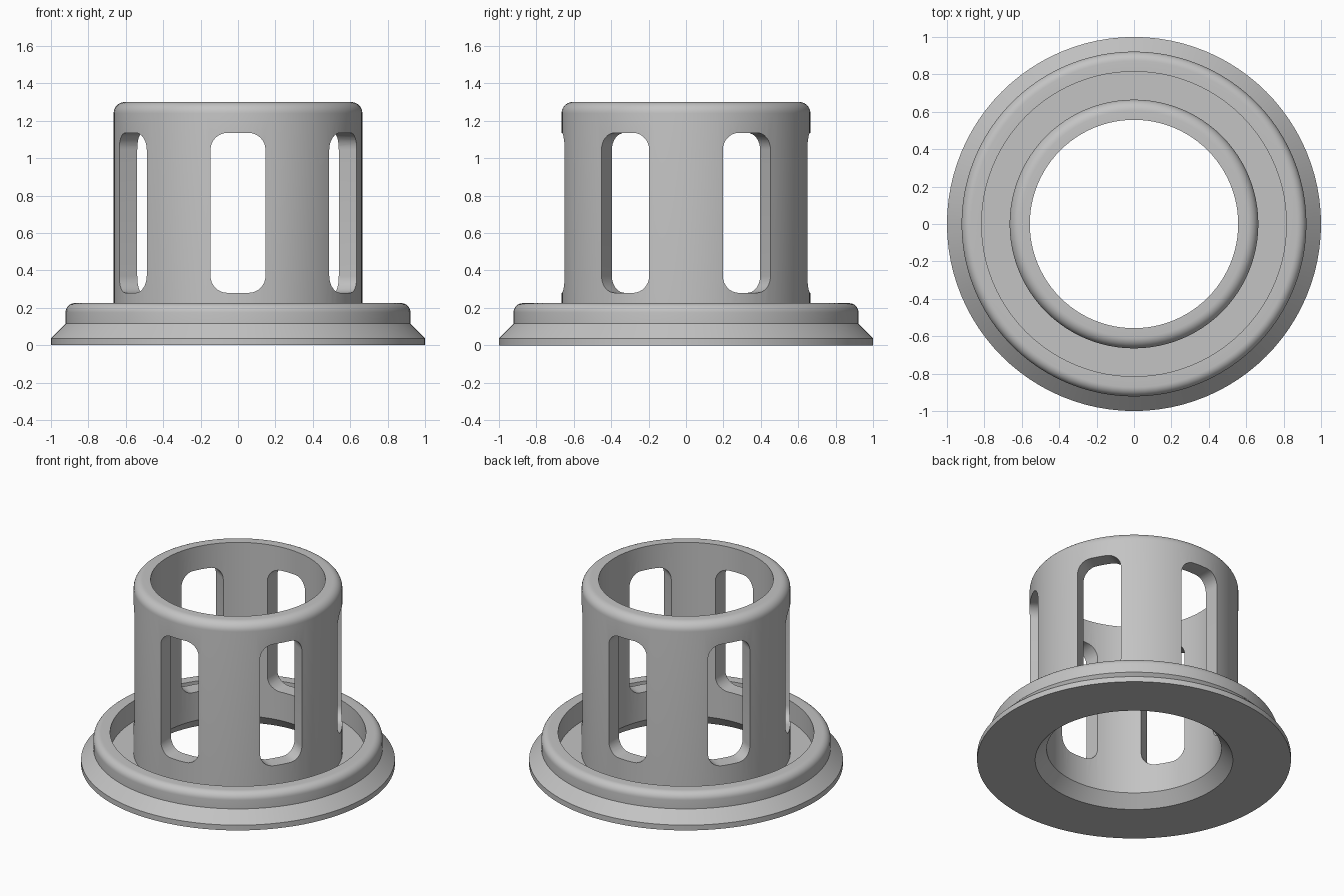
import bpy
import bmesh
import math
from mathutils import Matrix, Vector

SEGMENTS = 96
SLOTS = 6

if "Cube" in bpy.data.objects:
    bpy.data.objects.remove(bpy.data.objects["Cube"], do_unlink=True)

# Single grey finish
GREY = (0.55, 0.55, 0.55, 1.0)
grey = bpy.data.materials.new("light_grey")
grey.diffuse_color = GREY
grey.use_nodes = True
grey.node_tree.nodes["Principled BSDF"].inputs["Base Color"].default_value = GREY


def arc(cx, cy, radius, start, end, steps=8):
    """Points on an arc, angles in degrees."""
    angles = [math.radians(start + (end - start) * i / steps) for i in range(steps + 1)]
    return [(cx + radius * math.cos(a), cy + radius * math.sin(a)) for a in angles]


def make_object(name, bm):
    bmesh.ops.recalc_face_normals(bm, faces=bm.faces)
    mesh = bpy.data.meshes.new(name)
    bm.to_mesh(mesh)
    bm.free()
    mesh.materials.append(grey)
    obj = bpy.data.objects.new(name, mesh)
    bpy.context.collection.objects.link(obj)
    return obj


def lathe(name, profile):
    """Revolve a closed (radius, height) profile about z."""
    bm = bmesh.new()
    verts = [bm.verts.new((r, 0, z)) for r, z in profile]
    edges = [bm.edges.new((v, verts[i - 1])) for i, v in enumerate(verts)]
    bmesh.ops.spin(bm, geom=verts + edges, cent=(0, 0, 0), axis=(0, 0, 1),
                   angle=math.tau, steps=SEGMENTS, use_merge=True)
    bmesh.ops.remove_doubles(bm, verts=bm.verts, dist=1e-5)
    return make_object(name, bm)


def select_only(obj):
    bpy.ops.object.select_all(action="DESELECT")
    obj.select_set(True)
    bpy.context.view_layer.objects.active = obj


# Flange with bevelled bore, sloped skirt, raised rim and recessed floor
bore, tube, floor = 0.557, 0.665, 0.08
rim_inner, rim_outer, rim_top, fillet = 0.815, 0.922, 0.225, 0.05
flange = lathe("base_flange", [
    (0.63, 0), (1, 0), (1, 0.037), (rim_outer, 0.115),
    *arc(rim_outer - fillet, rim_top - fillet, fillet, 0, 90),
    (rim_inner, rim_top), (rim_inner, floor), (bore, floor),
])

# Sleeve with a rounded outer top edge
top, round_top = 1.3, 0.06
sleeve = lathe("slotted_sleeve", [
    (bore, floor), (tube, floor),
    *arc(tube - round_top, top - round_top, round_top, 0, 90),
    (bore, top),
])

# Ring of rounded slot cutters
half, low, high, corner = 0.147, 0.28, 1.135, 0.09
x = half - corner
outline = (arc(x, high - corner, corner, 0, 90) + arc(-x, high - corner, corner, 90, 180)
           + arc(-x, low + corner, corner, 180, 270) + arc(x, low + corner, corner, 270, 360))
bm = bmesh.new()
for i in range(SLOTS):
    turn = Matrix.Rotation(math.tau * i / SLOTS, 3, "Z")
    face = bm.faces.new([bm.verts.new(turn @ Vector((px, -0.35, pz))) for px, pz in outline])
    extruded = bmesh.ops.extrude_face_region(bm, geom=[face], use_keep_orig=True)
    moved = [g for g in extruded["geom"] if isinstance(g, bmesh.types.BMVert)]
    bmesh.ops.translate(bm, verts=moved, vec=turn @ Vector((0, -0.5, 0)))
cutter = make_object("slot_cutters", bm)
cutter.hide_render = True

select_only(sleeve)
cut = sleeve.modifiers.new("slots", "BOOLEAN")
cut.operation = "DIFFERENCE"
cut.solver = "EXACT"
cut.object = cutter
bpy.ops.object.modifier_apply(modifier=cut.name)
bpy.data.objects.remove(cutter, do_unlink=True)

# Smooth curved walls, crisp edges
for obj in (flange, sleeve):
    select_only(obj)
    bpy.ops.object.shade_smooth_by_angle(angle=math.radians(30))
